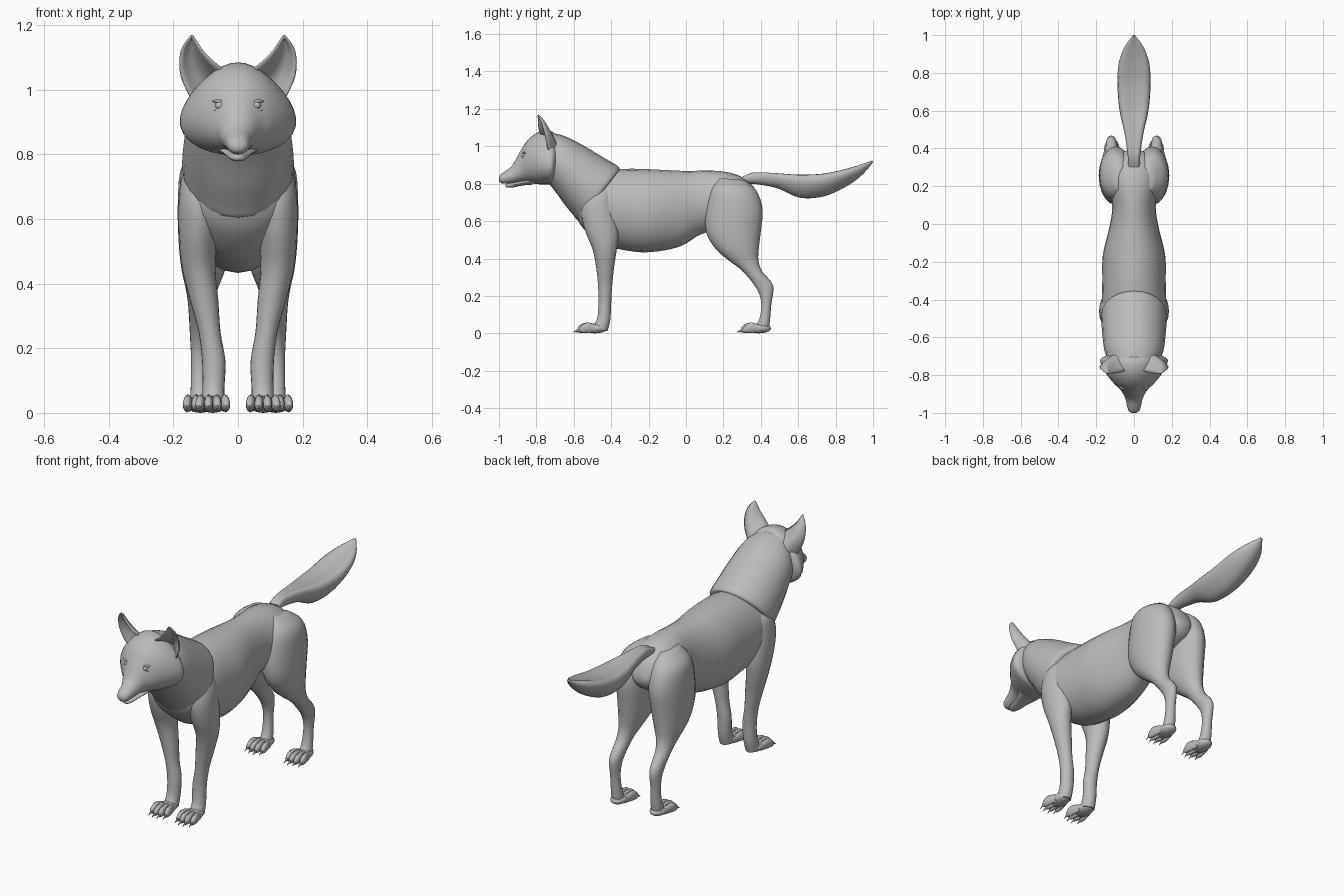
import bpy, bmesh, math
from mathutils import Vector

fur = bpy.data.materials.new("grey fur")
fur.diffuse_color = (0.5, 0.5, 0.5, 1)


def finish(name, bm, angle=50):
    bmesh.ops.recalc_face_normals(bm, faces=bm.faces)
    me = bpy.data.meshes.new(name)
    bm.to_mesh(me)
    bm.free()
    me.materials.append(fur)
    ob = bpy.data.objects.new(name, me)
    bpy.context.collection.objects.link(ob)
    bpy.ops.object.select_all(action='DESELECT')
    bpy.context.view_layer.objects.active = ob
    ob.select_set(True)
    bpy.ops.object.shade_smooth_by_angle(angle=math.radians(angle))
    return ob


def spline(rows, steps):
    """Catmull-Rom blend between rows of section values."""
    out = []
    for i in range(len(rows) - 1):
        a, b, c, d = (rows[max(0, min(len(rows) - 1, i + k))] for k in (-1, 0, 1, 2))
        for s in range(steps):
            t = s / steps
            out.append([0.5 * (2 * q + (r - p) * t + (2 * p - 5 * q + 4 * r - w) * t * t
                               + (3 * q - p - 3 * r + w) * t ** 3) for p, q, r, w in zip(a, b, c, d)])
    return out + [list(rows[-1])]


def loft(name, rows, seg=24, steps=4, side=1, groove=0.0):
    """Row: y, z of one rim point, y, z of the opposite one, half width, centre x, skew."""
    bm = bmesh.new()
    rows = [tuple(r) + (0,) * (7 - len(r)) for r in rows]
    rings = []
    for ya, za, yb, zb, w, xc, skew in spline(rows, steps):
        mid = Vector((xc, (ya + yb) / 2, (za + zb) / 2))
        arm = Vector((0, (ya - yb) / 2, (za - zb) / 2))
        ring = []
        for k in range(seg):
            a = math.tau * k / seg
            c = math.cos(a)
            lift = c - groove * max(0, c) ** 6
            p = mid + arm * lift + Vector((max(w, .001) * math.sin(a) * (1 - skew * c), 0, 0))
            p.x *= side
            ring.append(bm.verts.new(p))
        rings.append(ring)
    for r, q in zip(rings, rings[1:]):
        for k in range(seg):
            bm.faces.new((r[k], r[(k + 1) % seg], q[(k + 1) % seg], q[k]))
    bm.faces.new(rings[0])
    bm.faces.new(rings[-1])
    return finish(name, bm)


def ball(name, loc, size):
    bm = bmesh.new()
    bmesh.ops.create_uvsphere(bm, u_segments=16, v_segments=10, radius=1)
    for v in bm.verts:
        v.co = Vector([v.co[i] * size[i] + loc[i] for i in range(3)])
    return finish(name, bm)


# Torso, from chest to rump
loft("torso", [
    (-.56, .78, -.59, .63, .10), (-.50, .84, -.545, .555, .160), (-.40, .87, -.44, .475, .170),
    (-.30, .88, -.30, .440, .168), (-.15, .875, -.18, .435, .165), (0, .868, -.03, .465, .130),
    (.10, .87, .08, .53, .115), (.20, .865, .20, .56, .130), (.29, .84, .30, .60, .125),
    (.36, .785, .37, .64, .08), (.39, .72, .395, .68, .03)])

# Thick neck mane with a lip over the back
loft("neck_mane", [
    (-.355, .875, -.56, .61, .158), (-.365, .895, -.58, .605, .172), (-.45, .945, -.605, .635, .172),
    (-.55, 1.005, -.65, .69, .166), (-.65, 1.055, -.70, .76, .155), (-.74, 1.075, -.75, .82, .125)])

# Head with flared cheeks tapering to the muzzle
loft("head", [
    (-.69, 1.05, -.70, .84, .14, 0, .25), (-.725, 1.083, -.72, .80, .172, 0, .33),
    (-.79, 1.075, -.785, .797, .148, 0, .22), (-.845, 1.035, -.84, .805, .108, 0, .12),
    (-.885, .975, -.875, .81, .070, 0, .12), (-.93, .897, -.92, .805, .046, 0, .08),
    (-.97, .865, -.965, .80, .036), (-.99, .85, -.988, .803, .028), (-1.0, .835, -.999, .812, .012)], seg=32)
loft("lower_jaw", [
    (-.82, .835, -.82, .795, .06), (-.88, .815, -.875, .79, .042), (-.93, .805, -.925, .78, .03),
    (-.955, .80, -.955, .779, .02), (-.965, .795, -.965, .785, .006)], seg=16)
ball("nose", (0, -.982, .834), (.022, .018, .016))

# Bushy tail with a shallow trough along its top
loft("tail", [
    (.30, .845, .31, .80, .030), (.36, .872, .38, .797, .034), (.48, .872, .49, .775, .05, 0, -.2),
    (.60, .872, .61, .725, .074, 0, -.3), (.73, .877, .74, .733, .084, 0, -.3),
    (.84, .893, .865, .79, .078, 0, -.3), (.93, .912, .945, .85, .05, 0, -.2),
    (.995, .926, 1.0, .915, .006)], groove=.45)

for side, tag in ((1, "right"), (-1, "left")):
    # Front leg from shoulder blade to wrist
    loft("front_leg_" + tag, [
        (-.50, .79, -.42, .79, .03, .11), (-.54, .73, -.39, .74, .058, .115),
        (-.56, .65, -.375, .65, .066, .118), (-.54, .55, -.36, .54, .060, .123),
        (-.50, .45, -.37, .45, .052, .122), (-.48, .35, -.385, .35, .044, .105),
        (-.47, .25, -.395, .25, .034, .088), (-.468, .16, -.40, .16, .036, .075),
        (-.475, .08, -.405, .07, .034, .076), (-.50, .03, -.42, .012, .036, .077)], seg=20, side=side)

    # Hind leg from thigh through hock
    loft("hind_leg_" + tag, [
        (.18, .83, .31, .82, .03, .075), (.135, .77, .375, .765, .080, .092),
        (.107, .66, .41, .66, .090, .096), (.108, .54, .398, .53, .083, .101),
        (.16, .45, .388, .44, .068, .107), (.235, .385, .388, .385, .050, .112),
        (.305, .33, .408, .33, .037, .117), (.38, .235, .466, .255, .029, .12),
        (.403, .155, .456, .155, .025, .12), (.39, .07, .447, .05, .029, .118),
        (.36, .03, .435, .008, .034, .117)], seg=20, side=side)

    # Paws: a pad, four toes and their claws
    for leg, x, y in (("front", .078, -.50), ("hind", .117, .375)):
        ball(f"{leg}_pad_{tag}", (side * x, y + .015, .026), (.042, .065, .026))
        for i in range(4):
            o = (i - 1.5) * .025
            f = .012 if i in (1, 2) else 0
            loft(f"{leg}_toe_{i + 1}_{tag}", [
                (y + .02, .045, y + .02, .006, .010, x + o * .8), (y - .025, .058, y - .02, .003, .0135, x + o),
                (y - .05 - f, .048, y - .048 - f, .002, .0135, x + o * 1.08),
                (y - .068 - f, .03, y - .068 - f, .006, .008, x + o * 1.12)], seg=10, steps=3, side=side)
            loft(f"{leg}_claw_{i + 1}_{tag}", [
                (y - .062 - f, .028, y - .062 - f, .012, .005, x + o * 1.1),
                (y - .09 - f, .008, y - .09 - f, .004, .001, x + o * 1.15)], seg=6, steps=2, side=side)

    # Eye with lids
    ball("eye_" + tag, (side * .056, -.866, .951), (.015, .015, .013))
    for dz, lid in ((.013, "upper"), (-.013, "lower")):
        ball(f"{lid}_lid_{tag}", (side * .057, -.860, .951 + dz), (.022, .016, .006))

    # Cupped ear, open to the front: inner rim to outer rim
    inner = spline([(.045, -.775, 1.062), (.075, -.785, 1.085), (.108, -.79, 1.118), (.141, -.792, 1.167)], 4)
    outer = spline([(.140, -.735, .965), (.176, -.75, 1.045), (.175, -.77, 1.12), (.144, -.792, 1.167)], 4)
    bm = bmesh.new()
    grid = []
    for j, (a, b) in enumerate(zip(inner, outer)):
        row = []
        for i in range(9):
            u = i / 8
            p = Vector(a).lerp(Vector(b), u)
            p.y += .065 * math.sin(math.pi * u) * (1 - j / 12) ** .7
            row.append(bm.verts.new((p.x * side, p.y, p.z)))
        grid.append(row)
    for r, q in zip(grid, grid[1:]):
        for i in range(8):
            bm.faces.new((r[i], r[i + 1], q[i + 1], q[i]))
    ear = finish("ear_" + tag, bm)
    shell = ear.modifiers.new("thickness", 'SOLIDIFY')
    shell.thickness = .006
    shell.offset = 0
